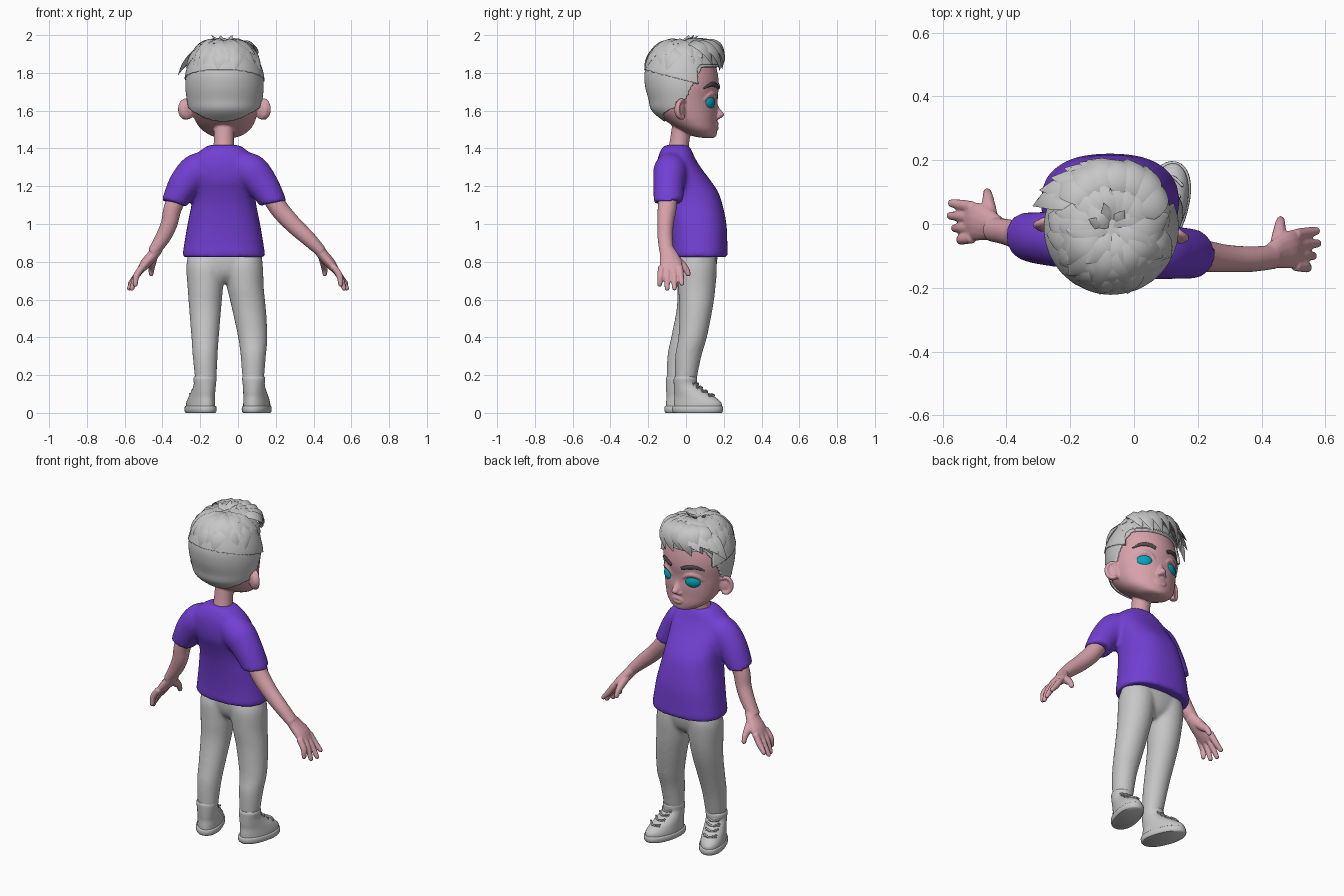
import bpy, bmesh, math, random
from mathutils import Vector, Matrix

random.seed(4)
if "Cube" in bpy.data.objects:
    bpy.data.objects.remove(bpy.data.objects["Cube"])


def material(name, *rgb):
    mat = bpy.data.materials.new(name)
    mat.use_nodes = True
    mat.diffuse_color = (*rgb, 1)
    mat.node_tree.nodes["Principled BSDF"].inputs["Base Color"].default_value = (*rgb, 1)
    return mat


GREY = material("light_grey", .57, .57, .57)
SKIN = material("skin_pink", .68, .36, .40)
PURPLE = material("shirt_purple", .17, .05, .65)
CYAN = material("eye_cyan", .0, .38, .52)
DARK = material("brow_grey", .07, .07, .07)
X, Y, Z = Vector((1, 0, 0)), Vector((0, 1, 0)), Vector((0, 0, 1))
IDENT = Matrix.Identity(4)


def turned(x, y, z, angle):
    return Matrix.Translation((x, y, z)) @ Matrix.Rotation(math.radians(angle), 4, 'Z')


def finish(name, bm, mat, m=IDENT):
    """Turn a bmesh into a smooth shaded object."""
    bmesh.ops.recalc_face_normals(bm, faces=bm.faces)
    bm.transform(m)
    mesh = bpy.data.meshes.new(name)
    bm.to_mesh(mesh)
    bm.free()
    mesh.materials.append(mat)
    mesh.shade_smooth()
    mesh.set_sharp_from_angle(angle=math.radians(50))
    obj = bpy.data.objects.new(name, mesh)
    bpy.context.collection.objects.link(obj)
    return obj


def soften(obj, rounds):
    mod = obj.modifiers.new("soften", 'SMOOTH')
    mod.factor, mod.iterations = .5, rounds


def blend(name, parts, mat, voxel, rounds):
    """Merge overlapping parts into one soft skin."""
    bm = bmesh.new()
    for part in parts:
        bm.from_mesh(part.data)
        bpy.data.objects.remove(part)
    obj = finish(name, bm, mat)
    mod = obj.modifiers.new("merge", 'REMESH')
    mod.mode, mod.voxel_size, mod.use_smooth_shade = 'VOXEL', voxel, True
    soften(obj, rounds)


def spline(rows, steps):
    """Smooth interpolation through rows of numbers."""
    out, last = [], len(rows) - 1
    for i in range(last):
        around = rows[max(i - 1, 0)], rows[i], rows[i + 1], rows[min(i + 2, last)]
        for k in range(steps):
            t = k / steps
            out.append([.5 * (2*b + (c - a)*t + (2*a - 5*b + 4*c - d)*t*t + (3*b - a - 3*c + d)*t**3)
                        for a, b, c, d in zip(*around)])
    out.append(list(rows[-1]))
    return out


def loft(name, rings, mat, m=IDENT, side=X, flat=True, centre=None, seg=20, steps=5, tip=False, keep=None, power=2):
    """Skin rounded rings given as x, y, z, half width, half depth."""
    rows = spline(rings, steps)
    if tip:
        end = Vector(rows[-1][:3])
        way = (end - Vector(rows[-2][:3])).normalized()
        w, d = rows[-1][3:]
        for ahead, size in ((.5, .87), (.85, .53), (1, .15)):
            rows.append([*(end + way * d * ahead), w * size, d * size])
    bm, loops = bmesh.new(), []
    spots = [Vector(r[:3]) for r in rows]
    outline = [[math.copysign(abs(v) ** (2 / power), v) for v in (math.cos(q), math.sin(q))]
               for q in (math.tau * k / seg for k in range(seg))]
    for i, row in enumerate(rows):
        t = Z if flat else (spots[min(i + 1, len(rows) - 1)] - spots[max(i - 1, 0)]).normalized()
        a = t.cross(spots[i] - centre) if centre else side - t * side.dot(t)
        a.normalize()
        b = t.cross(a)
        w, d = max(row[3], .001), max(row[4], .001)
        loops.append([bm.verts.new(spots[i] + a * w * u + b * d * v) for u, v in outline])
    for lo, hi in zip(loops, loops[1:]):
        for k in range(seg):
            n = (k + 1) % seg
            bm.faces.new((lo[k], lo[n], hi[n], hi[k]))
    bm.faces.new(loops[0])
    bm.faces.new(loops[-1])
    if keep:
        drop = [f for f in bm.faces if not keep(f.calc_center_median())]
        bmesh.ops.delete(bm, geom=drop, context='FACES')
    return finish(name, bm, mat, m)


def ball(name, loc, size, mat, m=IDENT, yaw=0):
    bm = bmesh.new()
    bmesh.ops.create_uvsphere(bm, u_segments=24, v_segments=14, radius=1)
    return finish(name, bm, mat, m @ turned(*loc, yaw) @ Matrix.Diagonal((*size, 1)))


# Shirt body
shirt = [loft("body", [(-.075, .068, .825, .216, .15), (-.075, .068, .84, .218, .153), (-.075, .067, .9, .209, .152),
                       (-.075, .06, 1.0, .192, .154), (-.075, .042, 1.1, .172, .152), (-.075, .02, 1.17, .165, .15),
                       (-.075, -.01, 1.23, .167, .14), (-.075, -.035, 1.29, .172, .12), (-.075, -.05, 1.345, .165, .1),
                       (-.075, -.052, 1.39, .122, .082), (-.075, -.05, 1.418, .08, .064)], PURPLE, seg=48, power=2.4)]

# Arms, sleeves and hands
sleeves = {1: [(-.03, -.07, 1.325, .065, .06), (.06, -.082, 1.285, .09, .093), (.125, -.09, 1.215, .083, .086),
               (.18, -.093, 1.13, .079, .071), (.187, -.093, 1.115, .077, .068)],
           -1: [(-.12, -.045, 1.325, .065, .06), (-.21, -.045, 1.285, .09, .093), (-.28, -.045, 1.215, .084, .086),
                (-.333, -.04, 1.125, .077, .069), (-.34, -.04, 1.11, .074, .066)]}
arms = {1: [(.15, -.095, 1.19, .05, .05), (.215, -.1, 1.085, .05, .05), (.29, -.108, 1.0, .043, .046),
            (.37, -.11, .925, .04, .04), (.44, -.103, .855, .038, .03)],
        -1: [(-.3, -.04, 1.18, .05, .05), (-.345, -.04, 1.085, .048, .048), (-.365, -.035, 1.0, .044, .044),
             (-.4, -.025, .925, .041, .04), (-.45, -.016, .85, .038, .03)]}
for s, word in ((1, "left"), (-1, "right")):
    shirt.append(loft("sleeve", sleeves[s], PURPLE, side=Y, flat=False, seg=28))
    arm = [loft("arm", arms[s], SKIN, side=Y, flat=False)]
    shift = 0 if s > 0 else .087

    def hand_part(*rows):
        arm.append(loft("hand", [(s * x, y + shift, z, w, d) for x, y, z, w, d in rows],
                        SKIN, side=Y, flat=False, seg=14, tip=True))

    hand_part((.425, -.103, .87, .037, .03), (.455, -.09, .83, .05, .03),
              (.49, -.08, .79, .06, .028), (.515, -.08, .757, .058, .02))
    for i, (out, low) in enumerate(((.572, .685), (.576, .66), (.562, .658), (.543, .68))):
        y, spread = -.034 - i * .032, .012 - i * .007
        hand_part((.505, y, .775, .018, .018), (.538, y + spread / 2, .725, .0175, .0175),
                  (out, y + spread, low, .013, .013))
    hand_part((.445, -.08, .835, .023, .023), (.455, -.035, .795, .024, .022),
              (.458, -.003, .765, .018, .017), (.46, .012, .735, .014, .013))
    blend(word + "_arm", arm, SKIN, .005, 4)
blend("shirt", shirt, PURPLE, .011, 8)

# Trousers
seat = loft("seat", [(-.07, .06, .69, .04, .05), (-.07, .062, .73, .13, .085), (-.07, .064, .79, .198, .1),
                     (-.07, .068, .86, .19, .1)], GREY, seg=32)
left_leg = loft("leg", [(.025, .066, .85, .09, .085), (.03, .06, .78, .102, .104), (.04, .057, .66, .097, .099),
                        (.058, .053, .55, .09, .088), (.078, .035, .4, .078, .076), (.081, .012, .3, .067, .07),
                        (.08, -.003, .16, .056, .056)], GREY, seg=28)
right_leg = loft("leg", [(-.165, .072, .85, .09, .08), (-.172, .062, .78, .102, .102), (-.173, .053, .66, .094, .099),
                         (-.174, .038, .55, .085, .088), (-.174, -.002, .4, .073, .077), (-.174, -.028, .3, .066, .071),
                         (-.17, -.047, .16, .056, .056)], GREY, seg=28)
blend("trousers", [seat, left_leg, right_leg], GREY, .01, 10)

# Shoes
for word, place in (("left", turned(.083, -.003, 0, -14)), ("right", turned(-.175, -.045, 0, 20))):
    loft(word + "_sole", [(0, .067, 0, .066, .13), (0, .067, .01, .072, .137), (0, .067, .03, .072, .137),
                          (0, .067, .036, .068, .133)], GREY, place, steps=2, seg=32, power=2.2)
    loft(word + "_shoe", [(0, .068, .03, .067, .131), (0, .066, .055, .066, .128), (0, .05, .085, .063, .109),
                          (0, .024, .115, .06, .085), (0, .002, .15, .058, .064), (0, 0, .18, .061, .062),
                          (0, 0, .192, .057, .057)], GREY, place, seg=32)
    for z, y in ((.088, .155), (.108, .118), (.128, .09), (.148, .07)):
        for s in (1, -1):
            loft(word + "_lace", [(-.036 * s, y - .02, z, .005, .005), (0, y, z + .004, .005, .005),
                                  (.036 * s, y - .018, z + .012, .005, .005)],
                 GREY, place, side=Z, flat=False, seg=8, tip=True)

# Head
HEAD = turned(-.07, 0, 0, -5)
SKULL = [(0, .12, 1.455, .025, .025), (0, .096, 1.467, .078, .064), (0, .065, 1.5, .128, .1),
         (0, .03, 1.545, .158, .136), (0, 0, 1.6, .177, .169), (0, -.01, 1.66, .188, .176),
         (0, -.015, 1.73, .195, .189), (0, -.02, 1.8, .188, .187), (0, -.02, 1.87, .163, .165),
         (0, -.02, 1.92, .122, .125), (0, -.02, 1.95, .05, .05)]
FINE = spline(SKULL, 8)
head = [loft("skull", SKULL, SKIN, HEAD, seg=48),
        loft("neck", [(-.075, -.045, 1.36, .06, .058), (-.075, -.032, 1.45, .053, .052),
                      (-.072, -.01, 1.57, .058, .058)], SKIN)]


def face_point(x, z, out=0):
    row = min(FINE, key=lambda r: abs(r[2] - z))
    return (x, row[1] + row[4] * math.sqrt(max(0, 1 - (x / row[3]) ** 2)) + out, z)


def strand(name, points, sizes, mat):
    """Thin strip following the face."""
    return loft(name, [(*face_point(x, z, .002), w, w * .6) for (x, z), w in zip(points, sizes)],
                mat, HEAD, side=Z, flat=False, seg=10, tip=True)


for s, word in ((1, "left"), (-1, "right")):
    ball(word + "_eye", face_point(s * .088, 1.643, -.015), (.046, .024, .036), CYAN, HEAD, -s * 30)
    strand(word + "_brow", [(s * .037, 1.722), (s * .072, 1.736), (s * .112, 1.738), (s * .15, 1.718)],
           (.01, .012, .011, .004), DARK)
    head.append(strand("eyelid", [(s * .04, 1.66), (s * .06, 1.68), (s * .09, 1.69), (s * .12, 1.68), (s * .14, 1.655)],
                       (.005, .01, .012, .01, .005), SKIN))
    head.append(ball("nostril", (s * .018, .168, 1.566), (.014, .016, .011), SKIN, HEAD))
    # Ears with a raised rim
    head.append(ball("ear", (s * .197, -.015, 1.605), (.042, .02, .052), SKIN, HEAD, -s * 32))
    rim = [(s * (.206 + .03 * math.cos(a)), -.005 - .018 * math.cos(a), 1.608 + .047 * math.sin(a), .012, .011)
           for a in (math.radians(d) for d in range(-120, 160, 40))]
    head.append(loft("ear_rim", rim, SKIN, HEAD, side=Y, flat=False, seg=10, tip=True))
head.append(loft("nose", [(0, .148, 1.66, .012, .012), (0, .162, 1.615, .015, .014), (0, .177, 1.58, .022, .026),
                          (0, .168, 1.56, .017, .018)], SKIN, HEAD, seg=16))
for z in (1.529, 1.509):
    head.append(strand("lip", [(-.036, 1.52), (-.018, z), (0, z - .001), (.018, z), (.036, 1.52)],
                       (.004, .009, .01, .009, .004), SKIN))
blend("head", head, SKIN, .0055, 2)

# Short hair on the back and sides, with a thicker layer on top


def short_hair(p):
    if p.z < 1.65:
        return p.y < -.03 and p.z > 1.54 + 2 * p.x * p.x
    return p.y < .015 + .5 * (p.z - 1.65) or p.z > 1.83


def top_hair(p):
    return p.z > 1.81 - .25 * (p.y + .2) and (p.y < .085 or p.z > 1.84)


for name, grow, rule in (("short_hair", .013, short_hair), ("top_hair", .019, top_hair)):
    shell = loft(name, [(x, y, z + grow * (z > 1.9), w + grow, d + grow) for x, y, z, w, d in SKULL],
                 GREY, HEAD, seg=96, steps=10, keep=rule)
    soften(shell, 8)
    thick = shell.modifiers.new("thickness", 'SOLIDIFY')
    thick.thickness, thick.offset = .02, -1

# Hair locks
CROWN = Vector((0, -.018, 1.735))


def lock(az0, th0, az1, th1, width, lift, tip):
    """Pointed, ridged lock laid over the scalp from one direction to another, in degrees."""
    rows = []
    for i, size in enumerate((.3, .85, 1, .65, .04)):
        t = i / 4
        az, th = math.radians(az0 + (az1 - az0) * t), math.radians(th0 + (th1 - th0) * t)
        r = 1.06 + lift * math.sin(math.pi * t) + tip * t * t
        spot = CROWN + Vector((.195 * math.sin(th) * math.sin(az), .195 * math.sin(th) * math.cos(az),
                               .215 * math.cos(th))) * r
        rows.append((*spot, width * size, width * size * .42))
    loft("hair_lock", rows, GREY, HEAD, flat=False, centre=CROWN, seg=4, steps=4, power=1.7)


vary = random.uniform
for i in range(15):  # lower edge, sides and back
    az = 62 + i * 17
    lock(az, 26, az + vary(-16, 16), vary(62, 73), .045, vary(.03, .06), .06)
for i in range(10):  # middle row
    az = 60 + i * 26
    lock(az, 8, az + vary(-18, 18), vary(46, 58), .052, vary(.03, .06), .14)
for i in range(6):  # crown
    az = 40 + i * 52
    lock(az, 3, az + 16, vary(26, 36), .042, .02, .17)
for i in range(7):  # raised fringe swept to one side
    az = 50 - i * 16
    lock(az + 12, 22, az - 16, vary(62, 72), .05, .08 + .2 * math.cos(math.radians(az)), .09)
for i in range(6):  # second fringe row
    az = 45 - i * 17
    lock(az + 12, 8, az - 16, vary(42, 52), .048, .05, .13 + .17 * math.cos(math.radians(az)))
for az, th, tip in ((-78, 79, .28), (-66, 70, .34), (-54, 64, .36), (-42, 66, .3), (-30, 60, .32)):  # side tuft
    lock(az + 28, 32, az, th, .045, .12, tip)
for az, th in ((-20, 20), (-70, 18), (30, 17), (-6, 30)):  # upright spikes
    lock(az, 6, az, th, .02, .02, .2 + th * .002)
